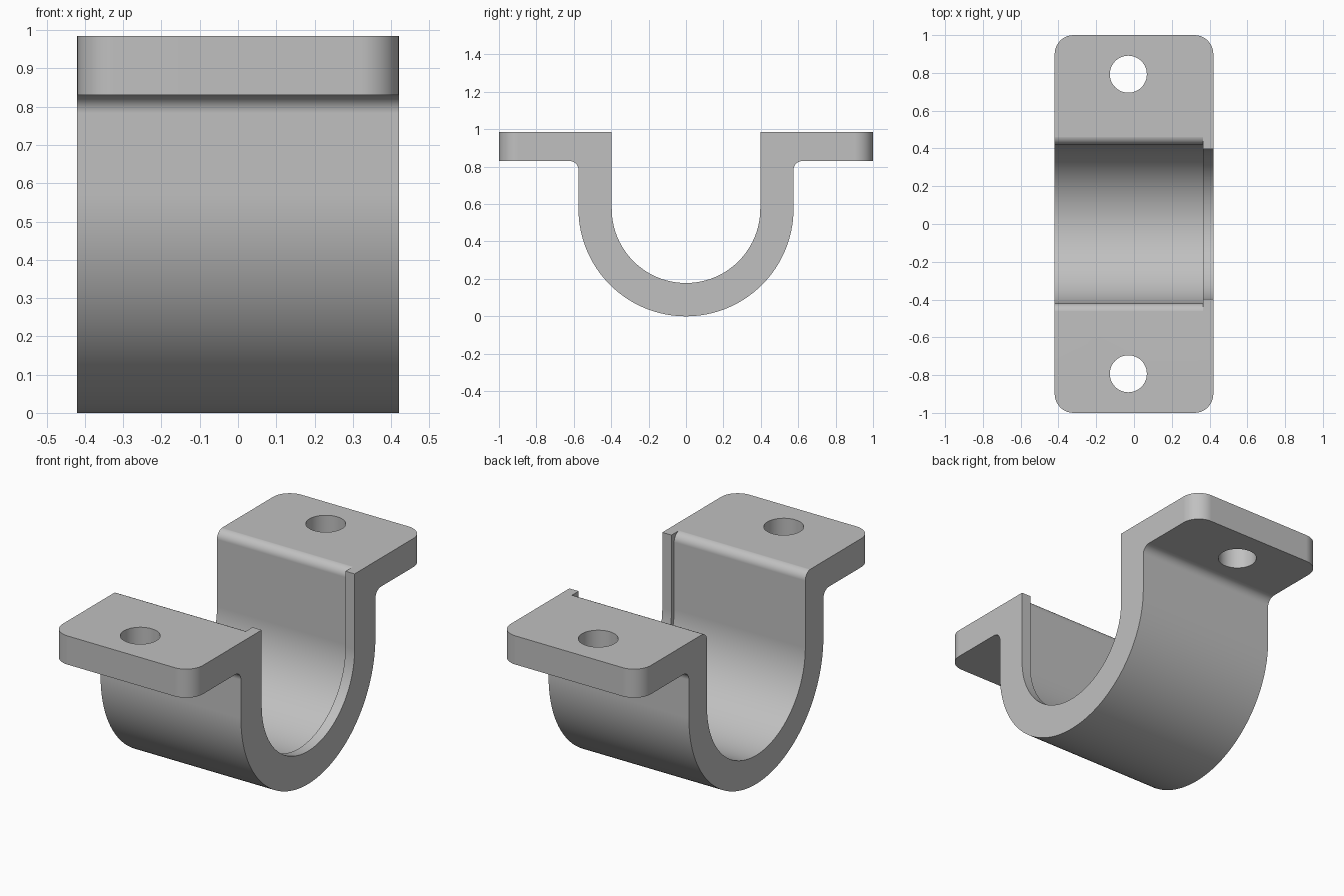
import bpy, bmesh, math

cube = bpy.data.objects.get("Cube")
if cube:
    bpy.data.objects.remove(cube)

HALF_W, TOP, FLANGE_Z = 0.42, 0.985, 0.83
R_OUT, R_LIP, R_BORE = 0.575, 0.397, 0.42
LIP_X, FILLET, CORNER = 0.365, 0.047, 0.1

steel = bpy.data.materials.new("steel grey")
steel.use_nodes = True
GREY = (0.53, 0.53, 0.53, 1)
steel.diffuse_color = GREY
steel.node_tree.nodes["Principled BSDF"].inputs["Base Color"].default_value = GREY


def arc(cy, cz, r, start, end, n):
    """Points of an arc in the y-z plane, angles in degrees."""
    angles = [math.radians(start + (end - start) * i / n) for i in range(n + 1)]
    return [(cy + r * math.cos(a), cz + r * math.sin(a)) for a in angles]


def mirrored(half):
    """Mirror a half profile, leaving out the shared bottom point."""
    return half + [(-y, z) for y, z in reversed(half) if abs(y) > 1e-5]


def extrude(name, profile, x0, x1, corner=0):
    bm = bmesh.new()
    face = bm.faces.new([bm.verts.new((x0, y, z)) for y, z in profile])
    ext = bmesh.ops.extrude_face_region(bm, geom=[face])
    moved = [g for g in ext["geom"] if isinstance(g, bmesh.types.BMVert)]
    bmesh.ops.translate(bm, verts=moved, vec=(x1 - x0, 0, 0))
    bmesh.ops.recalc_face_normals(bm, faces=bm.faces)
    if corner:
        # round the upright edges at the flange tips
        edges = [e for e in bm.edges
                 if all(abs(v.co.y) > 0.99 for v in e.verts)
                 and abs(e.verts[0].co.z - e.verts[1].co.z) > 0.1]
        bmesh.ops.bevel(bm, geom=edges, offset=corner, segments=10,
                        profile=0.5, affect='EDGES')
    mesh = bpy.data.meshes.new(name)
    bm.to_mesh(mesh)
    bm.free()
    obj = bpy.data.objects.new(name, mesh)
    bpy.context.collection.objects.link(obj)
    return obj


# Saddle clamp body: outer strap with flanges, inner face at lip radius
outer = [(1, TOP), (1, FLANGE_Z)]
outer += arc(R_OUT + FILLET, FLANGE_Z - FILLET, FILLET, 90, 180, 8)
outer += arc(0, R_OUT, R_OUT, 0, -90, 40)
inner = [(R_LIP, TOP)] + arc(0, R_OUT, R_LIP, 0, -90, 40)
left_side = mirrored(outer)
inside = mirrored(inner)
clamp = extrude("saddle_clamp", left_side + inside[::-1], -HALF_W, HALF_W, CORNER)
clamp.data.materials.append(steel)

# Wider bore with rounded mouth, stopping short of the lip
mouth = FILLET
bore = [(R_BORE + mouth, TOP + 0.1)]
bore += arc(R_BORE + mouth, TOP + 0.0005 - mouth, mouth, 90, 180, 8)
bore += arc(0, R_OUT, R_BORE, 0, -90, 40)
cutters = [extrude("bore_cutter", mirrored(bore), -HALF_W - 0.1, LIP_X)]

# Bolt holes
for side in (-1, 1):
    bpy.ops.mesh.primitive_cylinder_add(vertices=48, radius=0.098, depth=0.5,
                                        location=(-0.03, side * 0.793, 0.9))
    hole = bpy.context.object
    hole.name = "bolt_hole_cutter"
    cutters.append(hole)

bpy.ops.object.select_all(action='DESELECT')
clamp.select_set(True)
bpy.context.view_layer.objects.active = clamp
for cutter in cutters:
    cutter.hide_render = True
    cut = clamp.modifiers.new("cut", 'BOOLEAN')
    cut.operation, cut.solver, cut.object = 'DIFFERENCE', 'EXACT', cutter
    bpy.ops.object.modifier_apply(modifier=cut.name)
for cutter in cutters:
    bpy.data.objects.remove(cutter)

# Smooth curved faces, keep flat faces flat
bpy.ops.object.shade_smooth_by_angle(angle=math.radians(30))
weighted = clamp.modifiers.new("weighted normals", 'WEIGHTED_NORMAL')
weighted.keep_sharp = True
